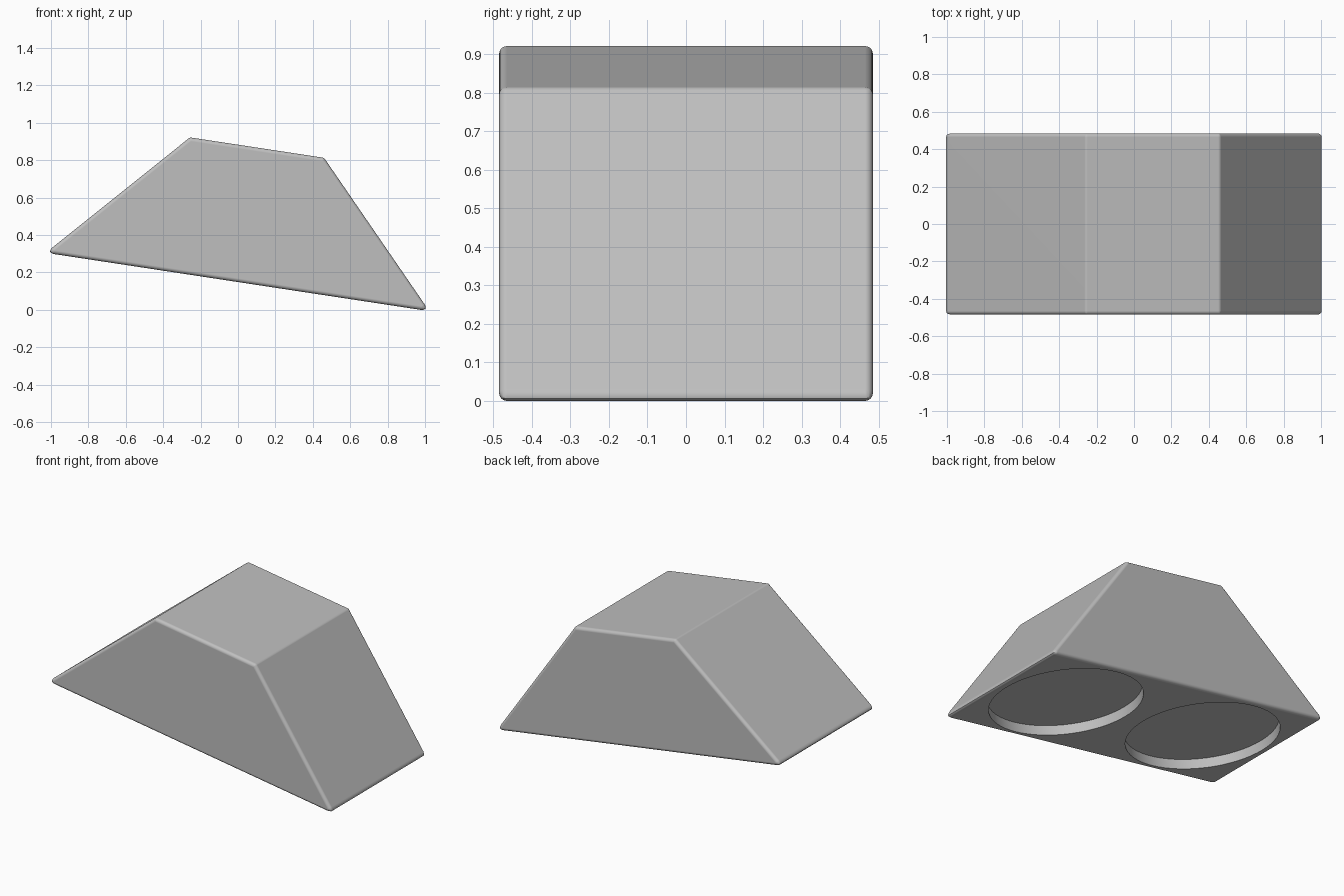
import bpy
import bmesh
from math import atan2, tan
from mathutils import Vector

cube = bpy.data.objects.get("Cube")
if cube:
    bpy.data.objects.remove(cube, do_unlink=True)

HALF_DEPTH = 0.485
ROUND = 0.02
# Side profile: low tip, upper corners, raised tip (x, z)
PROFILE = [(1.023, -0.007), (0.46, 0.813), (-0.257, 0.922), (-1.028, 0.305)]

grey = bpy.data.materials.new("plain grey")
grey.use_nodes = True
colour = (0.52, 0.52, 0.52, 1)
grey.diffuse_color = colour
grey.node_tree.nodes["Principled BSDF"].inputs["Base Color"].default_value = colour


def make_object(name, bm):
    bmesh.ops.recalc_face_normals(bm, faces=bm.faces)
    mesh = bpy.data.meshes.new(name)
    bm.to_mesh(mesh)
    bm.free()
    mesh.materials.append(grey)
    obj = bpy.data.objects.new(name, mesh)
    bpy.context.collection.objects.link(obj)
    return obj


# Wedge body: extruded profile, every edge rounded to the same radius
bm = bmesh.new()
face = bm.faces.new([bm.verts.new((x, -HALF_DEPTH, z)) for x, z in PROFILE])
extruded = bmesh.ops.extrude_face_region(bm, geom=[face])["geom"]
bmesh.ops.translate(bm, vec=(0, 2 * HALF_DEPTH, 0),
                    verts=[v for v in extruded if isinstance(v, bmesh.types.BMVert)])
bmesh.ops.recalc_face_normals(bm, faces=bm.faces)
weight = bm.edges.layers.float.new("bevel_weight_edge")
widths = {e: ROUND * tan(e.calc_face_angle() / 2) for e in bm.edges}
widest = max(widths.values())
for edge, width in widths.items():
    edge[weight] = width / widest
body = make_object("wedge_body", bm)

bevel = body.modifiers.new("rounded edges", "BEVEL")
bevel.limit_method = "WEIGHT"
bevel.width = widest
bevel.segments = 6

bpy.ops.object.select_all(action="DESELECT")
body.select_set(True)
bpy.context.view_layer.objects.active = body
bpy.ops.object.modifier_apply(modifier=bevel.name)

# Two shallow round recesses in the sloping underside
low, high = (Vector((x, 0, z)) for x, z in (PROFILE[0], PROFILE[-1]))
along = (low - high).normalized()
middle = (low + high) / 2
for side in (-1, 1):
    bm = bmesh.new()
    bmesh.ops.create_cone(bm, cap_ends=True, segments=64,
                          radius1=0.45, radius2=0.45, depth=0.12)
    cutter = make_object("recess_cutter", bm)
    cutter.location = middle + along * 0.52 * side
    cutter.rotation_euler.y = atan2(-along.z, along.x)
    cutter.hide_render = True
    cut = body.modifiers.new("recess", "BOOLEAN")
    cut.operation = "DIFFERENCE"
    cut.solver = "EXACT"
    cut.object = cutter
    bpy.context.view_layer.update()
    bpy.ops.object.modifier_apply(modifier=cut.name)
    bpy.data.objects.remove(cutter, do_unlink=True)

# Smooth rounded edges, flat large faces
bpy.ops.object.shade_smooth_by_angle(angle=0.6)
normals = body.modifiers.new("flat large faces", "WEIGHTED_NORMAL")
normals.keep_sharp = True
